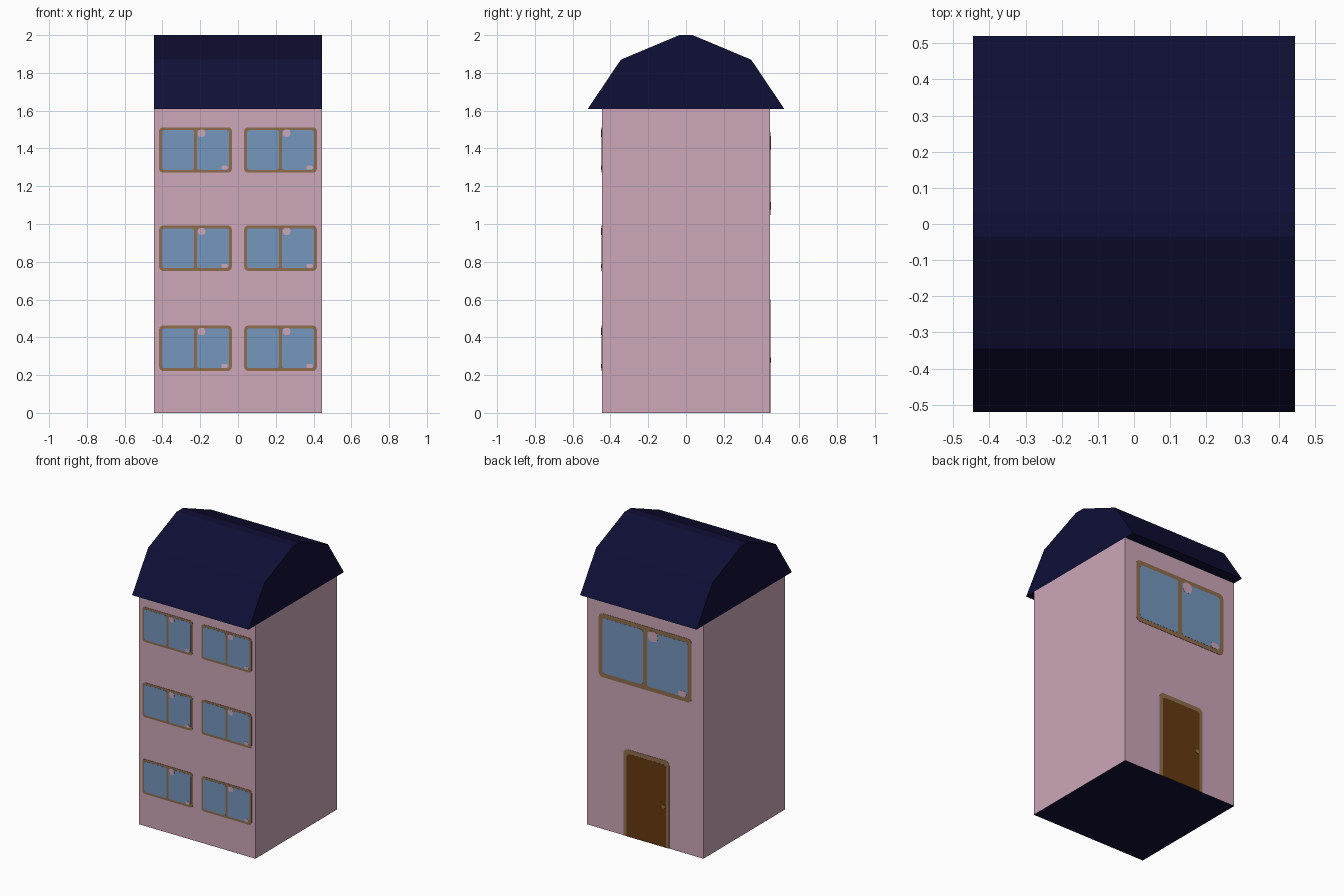
import bpy, bmesh, math

if "Cube" in bpy.data.objects:
    bpy.data.objects.remove(bpy.data.objects["Cube"])

def material(name, rgb):
    m = bpy.data.materials.new(name)
    m.diffuse_color = (*rgb, 1)
    m.use_nodes = True
    m.node_tree.nodes["Principled BSDF"].inputs["Base Color"].default_value = m.diffuse_color
    return m

PINK = material("pink wall", (0.61, 0.385, 0.48))
NAVY = material("navy roof", (0.0047, 0.0047, 0.037))
BLUE = material("blue glass", (0.18, 0.31, 0.51))
TAN = material("tan frame", (0.275, 0.155, 0.075))
BROWN = material("brown door", (0.13, 0.042, 0.005))

W, EAVE = 0.445, 1.61

def make(name, bm, *mats):
    bmesh.ops.recalc_face_normals(bm, faces=bm.faces)
    me = bpy.data.meshes.new(name)
    bm.to_mesh(me)
    bm.free()
    for m in mats:
        me.materials.append(m)
    ob = bpy.data.objects.new(name, me)
    bpy.context.collection.objects.link(ob)
    return ob

def prism(name, outline, vec, *mats):
    """Extrude a closed outline of 3D points along vec."""
    bm = bmesh.new()
    f = bm.faces.new([bm.verts.new(p) for p in outline])
    ext = bmesh.ops.extrude_face_region(bm, geom=[f], use_keep_orig=True)
    bmesh.ops.translate(bm, vec=vec, verts=[v for v in ext["geom"] if isinstance(v, bmesh.types.BMVert)])
    return make(name, bm, *mats)

def plate(name, x, z, w, h, depth, mat, side, r=0.0, square_base=False):
    """Thin rounded plate on the front (side=-1) or back (side=1) wall."""
    pts = []
    for i, (sx, sz) in enumerate(((1, 1), (-1, 1), (-1, -1), (1, -1))):
        rr = 0 if (square_base and sz < 0) else r
        cx, cz = x + sx * (w / 2 - rr), z + sz * (h / 2 - rr)
        for a in ((0, 30, 60, 90) if rr else (0,)):
            t = math.radians(a + 90 * i)
            pts.append((cx + rr * math.cos(t), side * W, cz + rr * math.sin(t)))
    return prism(name, pts, (0, side * depth, 0), mat)

def window(name, x, z, w, h, frame, side, r):
    """Frame with two panes and small pink glints."""
    plate(name + "_frame", x, z, w, h, 0.002, TAN, side, r)
    pw = (w - 3 * frame) / 2
    for s in (-1, 1):
        plate(name + "_pane", x + s * (pw + frame) / 2, z, pw, h - 2 * frame, 0.003, BLUE, side, r * 0.6)
    # glints sit to the viewer's right of the mullion and in the lower right corner
    v = -side
    plate(name + "_glint", x + v * 0.085 * w, z + 0.37 * h, 0.1 * w, 0.16 * h, 0.004, PINK, side, 0.06 * h)
    plate(name + "_glint", x + v * 0.4 * w, z - 0.39 * h, 0.09 * w, 0.09 * h, 0.004, PINK, side, 0.04 * h)

# Walls: open-topped box with a navy underside
bm = bmesh.new()
bmesh.ops.create_cube(bm, size=1)
for v in bm.verts:
    v.co = (v.co.x * 2 * W, v.co.y * 2 * W, (v.co.z + 0.5) * EAVE)
for f in bm.faces:
    f.material_index = 1 if f.normal.z < -0.5 else 0
bmesh.ops.delete(bm, geom=[f for f in bm.faces if f.normal.z > 0.5], context='FACES_ONLY')
make("walls", bm, PINK, NAVY)

# Gambrel roof, extruded along x
half = [(0.52, EAVE), (0.345, 1.87), (0.035, 2.0)]
profile = half + [(-y, z) for y, z in reversed(half)]
prism("roof", [(-W, y, z) for y, z in profile], (2 * W, 0, 0), NAVY)

# Front windows: three storeys, two each
for z in (0.342, 0.872, 1.392):
    for x in (-0.225, 0.225):
        window("front_window", x, z, 0.385, 0.24, 0.015, -1, 0.02)

# Back window and door
window("back_window", 0, 1.268, 0.71, 0.44, 0.03, 1, 0.03)
plate("door_frame", -0.01, 0.3, 0.35, 0.6, 0.002, TAN, 1, 0.03, True)
plate("door", -0.01, 0.285, 0.3, 0.57, 0.003, BROWN, 1, 0.02, True)
plate("door_handle", -0.142, 0.28, 0.025, 0.025, 0.005, TAN, 1, 0.01)
